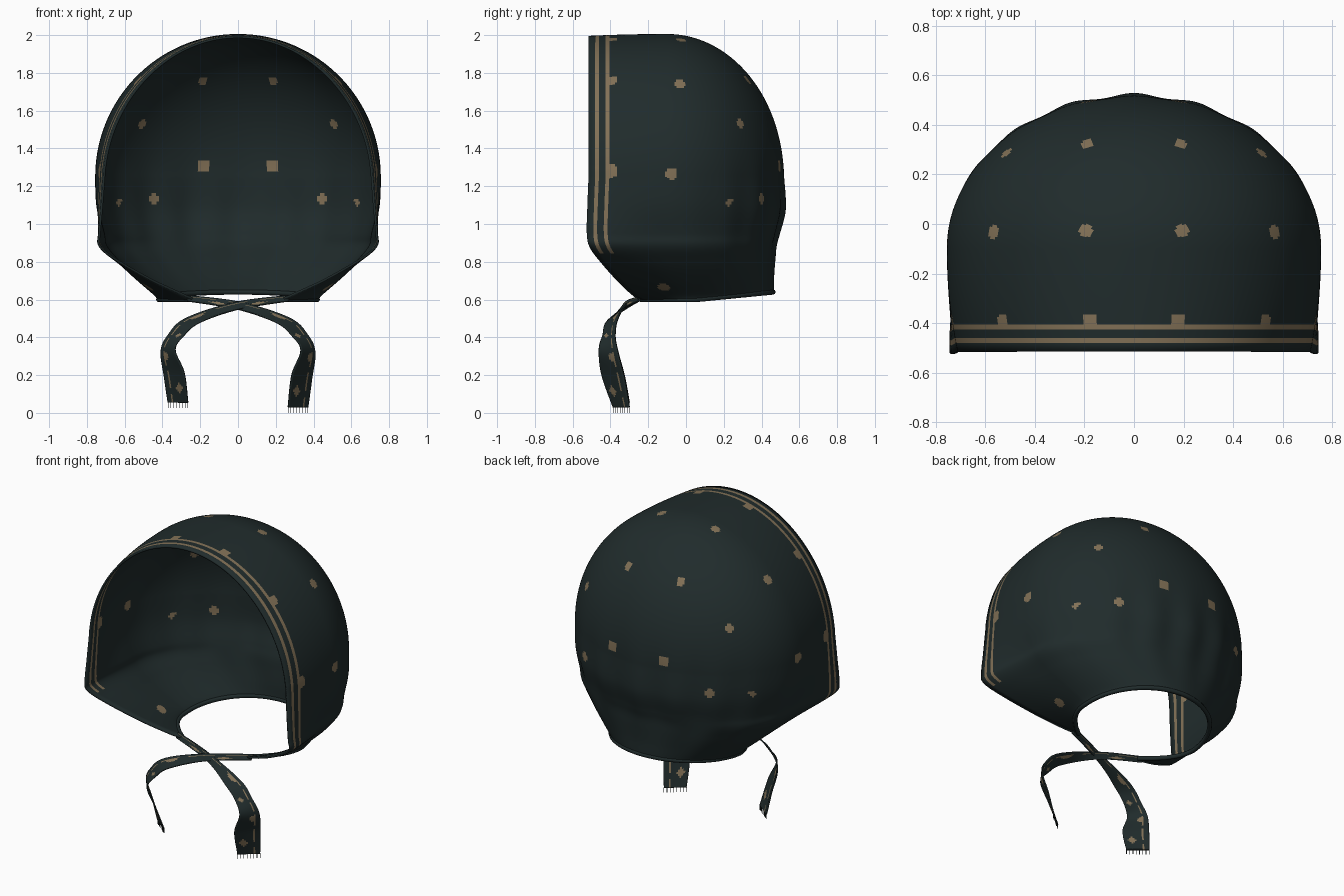
import bpy, bmesh, math
from mathutils import Vector

if "Cube" in bpy.data.objects:
    bpy.data.objects.remove(bpy.data.objects["Cube"])


def material(name, rgb):
    m = bpy.data.materials.new(name)
    m.diffuse_color = (*rgb, 1)
    m.use_nodes = True
    m.node_tree.nodes["Principled BSDF"].inputs["Base Color"].default_value = m.diffuse_color
    return m


CLOTH = material("dark_teal_cloth", (0.0145, 0.0245, 0.0248))
TAN = material("tan_print", (0.225, 0.165, 0.094))


def spline(pts, t):
    """Catmull-Rom through tuples of any length; t runs 0..len-1."""
    i = min(int(t), len(pts) - 2)
    u = t - i
    p1, p2 = pts[i], pts[i + 1]
    p0, p3 = pts[max(i - 1, 0)], pts[min(i + 2, len(pts) - 1)]
    return [0.5 * (2 * b + (c - a) * u + (2 * a - 5 * b + 4 * c - d) * u * u
                   + (3 * b - a - 3 * c + d) * u ** 3)
            for a, b, c, d in zip(p0, p1, p2, p3)]


def sheet(name, rows, rule, thickness):
    """Grid of points -> smooth thick cloth; rule(row, col, centre) gives the material."""
    bm = bmesh.new()
    grid = [[bm.verts.new(p) for p in row] for row in rows]
    for i in range(len(grid) - 1):
        for j in range(len(grid[0]) - 1):
            f = bm.faces.new((grid[i][j], grid[i + 1][j], grid[i + 1][j + 1], grid[i][j + 1]))
            f.smooth = True
            f.material_index = rule(i, j, f.calc_center_median())
    bmesh.ops.remove_doubles(bm, verts=bm.verts, dist=1e-5)
    me = bpy.data.meshes.new(name)
    bm.to_mesh(me)
    bm.free()
    ob = bpy.data.objects.new(name, me)
    bpy.context.collection.objects.link(ob)
    me.materials.append(CLOTH)
    me.materials.append(TAN)
    s = ob.modifiers.new("thickness", 'SOLIDIFY')
    s.thickness = thickness
    s.offset = 0
    return ob


# Bonnet: horizontal U-shaped sections (z, half width, back y, front y, front curl, side end y)
LOWER = [(1.25, .75, .51, -.515, .055, -.1), (1.08, .752, .515, -.522, .04, -.1),
         (.95, .752, .485, -.525, .025, -.08), (.88, .74, .47, -.51, .015, -.06),
         (.8, .655, .465, -.45, .04, -.03), (.7, .53, .46, -.36, .15, .02),
         (.63, .445, .46, -.285, .33, .05), (.6, .42, .46, -.24, .46, .05)]
RIM = [0, .035, .055, .09, .11]          # stripe borders, measured from the front rim
N_SIDE, N_BACK, N_TOP, N_LOW = 30, 76, 82, 90


def section(z, w, b, f, curl, y0):
    half = []
    pinch = .06 * math.exp(-((z - .9) / .15) ** 2)      # gathered towards the neck
    ys = [f + o for o in RIM]
    ys += [ys[4] + (y0 - ys[4]) * k / N_SIDE for k in range(1, N_SIDE + 1)]
    for y in ys:                          # side running from rim to the back curve
        u = (y - f) / (y0 - f)
        x = w * (1 - curl * (1 - u) ** 2) * (1 - pinch * u * u * (3 - 2 * u))
        half.append((x, y, z - .01 * (1 - u) ** 2 * (z > 1.3)))
    for k in range(1, N_BACK + 1):        # rounded back with soft folds
        a = math.pi / 2 * k / N_BACK
        fold = 1 + .013 * math.cos(18 * (a - math.pi / 2)) * math.sin(a) ** 2 * math.exp(-((z - 1.02) / .25) ** 2)
        y = y0 + (b - y0) * math.sin(a) * fold
        lift = .04 * math.sin(a) * max(0, (.95 - z) / .35)
        half.append((w * math.cos(a) * fold * (1 - pinch), y, z + lift))
    return half + [(-x, y, z) for x, y, z in reversed(half[:-1])]


rows = []
for k in range(N_TOP):
    a = math.pi / 2 * (1 - k / N_TOP)
    c = math.cos(a) if k else 0
    rows.append(section(1.25 + .75 * math.sin(a), .75 * c, -.1 + .61 * c, -.515, .055 + .04 * math.sin(a), -.1))
for k in range(N_LOW + 1):
    rows.append(section(*spline(LOWER, 7 * k / N_LOW)))

# Printed dots, (x, y, z, radius) on the right half, snapped to the surface
DOTS = [(.19, .31, 1.76, .027), (.51, .29, 1.53, .026), (.56, -.03, 1.74, .028), (.19, -.03, 1.97, .027),
        (.18, .48, 1.31, .033), (.74, -.07, 1.27, .032), (.44, .39, 1.13, .03), (.62, .22, 1.12, .022),
        (.18, -.395, 1.98, .034), (.52, -.395, 1.74, .034), (.73, -.395, 1.28, .036),
        (.47, -.12, .67, .032), (.5, -.31, .71, .03), (.53, -.335, .735, .028)]
surface = [Vector(p) for r in rows for p in r if p[0] >= 0]
dots = []
for x, y, z, r in DOTS:
    c = min(surface, key=lambda p: (p - Vector((x, y, z))).length_squared)
    dots.append((c, r))
last = len(rows[0]) - 2


def bonnet_rule(i, j, c):
    lane = min(j, last - j)
    if lane in (1, 3) and c.z > .85:      # two stripes along the upright rim
        return 1
    if lane < 3:
        return 0
    p = Vector((abs(c.x), c.y, c.z))
    return int(any((p - d).length < r for d, r in dots))


sheet("bonnet", rows, bonnet_rule, .012)


def tube(name, pts, radius):
    cu = bpy.data.curves.new(name, 'CURVE')
    cu.dimensions = '3D'
    cu.bevel_depth = radius
    cu.bevel_resolution = 2
    cu.use_fill_caps = True
    sp = cu.splines.new('POLY')
    sp.points.add(len(pts) - 1)
    for q, p in zip(sp.points, pts):
        q.co = (*p, 1)
    ob = bpy.data.objects.new(name, cu)
    bpy.context.collection.objects.link(ob)
    cu.materials.append(CLOTH)


# Rolled hem round the neck opening
tube("neck_hem", rows[-1][::2], .014)

# Ties: ribbons between two rails, crossing under the chin
OUTER = [(-.27, -.225, .622), (.01, -.305, .587), (.275, -.36, .50), (.37, -.375, .41),
         (.407, -.36, .32), (.39, -.325, .18), (.37, -.30, .03)]
INNER = [(-.27, -.25, .592), (0, -.325, .547), (.2, -.42, .48), (.285, -.44, .41),
         (.333, -.46, .33), (.285, -.445, .2), (.265, -.385, .03)]
LANES, STEPS = 14, 90


def tie_rule(i, j, c):
    if j == 3:                            # broken stripe near the outer edge
        return int(i % 12 < 9)
    ci, cj = i % 18 - 9, j - (4.5 if (i // 18) % 2 else 9)
    return int((ci / 2.1) ** 2 + (cj / 2.2) ** 2 < 1)


for side, name in ((1, "right"), (-1, "left")):
    ribbon = []
    for i in range(STEPS + 1):
        t = 6 * i / STEPS
        a, b = Vector(spline(OUTER, t)), Vector(spline(INNER, t))
        shift = -.014 * math.exp(-((t - 1) / .6) ** 2) if side < 0 else 0
        rise = .025 * (t / 6) ** 4 if side < 0 else 0      # left tie is a little shorter
        line = [a.lerp(b, j / LANES) for j in range(LANES + 1)]
        ribbon.append([(p.x * side, p.y + shift, p.z + rise) for p in line])
    sheet(name + "_tie", ribbon, tie_rule, .008)

    # Fringe strands at the ribbon end
    bm = bmesh.new()
    for j in range(0, LANES + 1, 2):
        x, y, z = ribbon[-1][j]
        g = bmesh.ops.create_cube(bm, size=1)["verts"]
        bmesh.ops.scale(bm, verts=g, vec=(.003, .003, .032))
        bmesh.ops.translate(bm, verts=g, vec=(x, y, z - .014))
    me = bpy.data.meshes.new(name + "_tie_fringe")
    bm.to_mesh(me)
    bm.free()
    me.materials.append(CLOTH)
    bpy.context.collection.objects.link(bpy.data.objects.new(name + "_tie_fringe", me))
